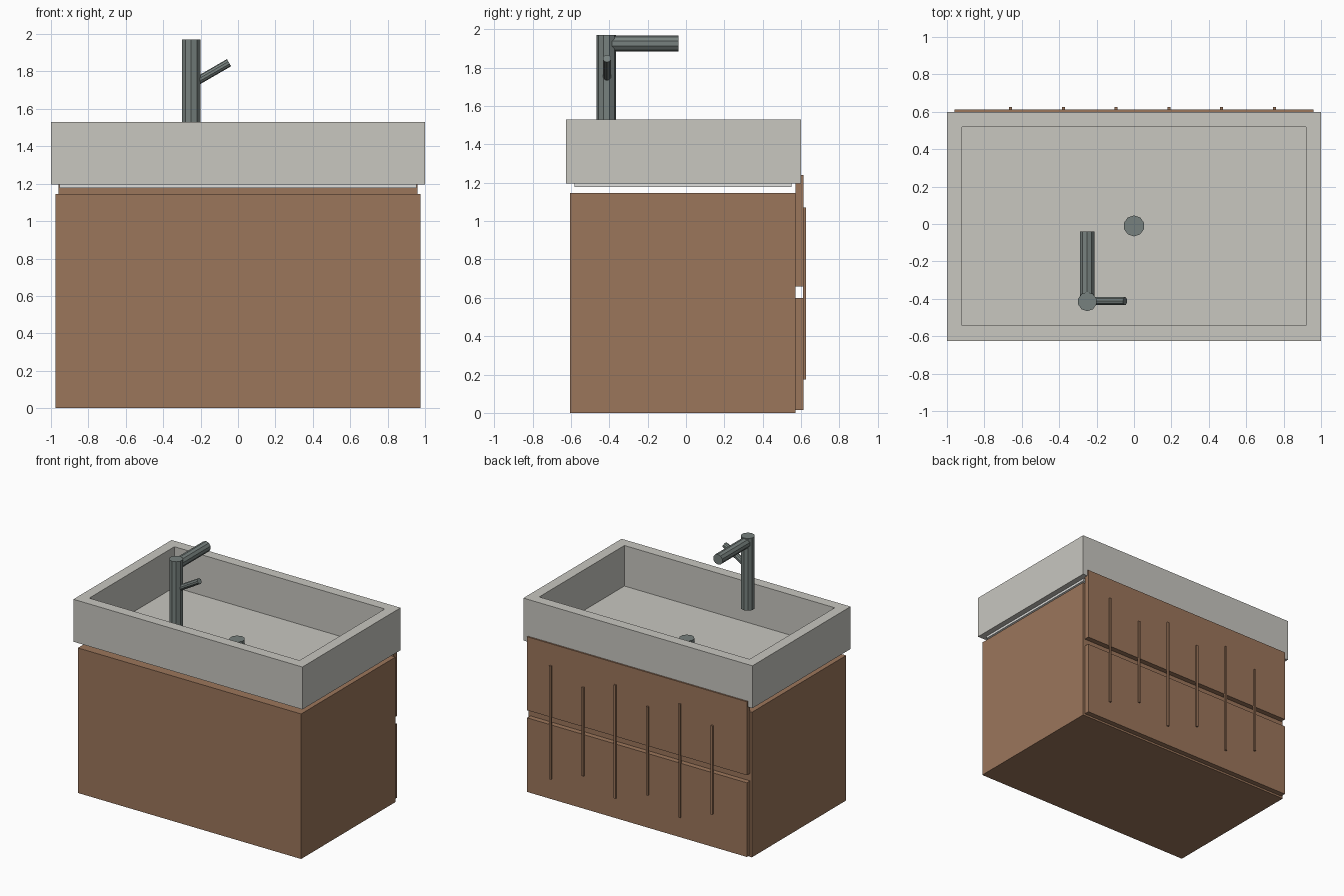
import bpy, bmesh
from mathutils import Vector

if "Cube" in bpy.data.objects:
    bpy.data.objects.remove(bpy.data.objects["Cube"])


def material(name, rgb):
    m = bpy.data.materials.new(name)
    m.diffuse_color = (*rgb, 1.0)
    m.use_nodes = True
    m.node_tree.nodes["Principled BSDF"].inputs["Base Color"].default_value = m.diffuse_color
    return m


wood = material("brown_wood", (0.33, 0.18, 0.105))
stone = material("warm_grey_stone", (0.58, 0.57, 0.53))
pale = material("pale_grey", (0.74, 0.74, 0.72))
metal = material("grey_metal", (0.185, 0.22, 0.21))


def finish(name, bm, mat):
    bmesh.ops.recalc_face_normals(bm, faces=bm.faces[:])
    mesh = bpy.data.meshes.new(name)
    bm.to_mesh(mesh)
    bm.free()
    mesh.materials.append(mat)
    ob = bpy.data.objects.new(name, mesh)
    bpy.context.collection.objects.link(ob)
    return ob


def box_bm(lo, hi):
    bm = bmesh.new()
    bmesh.ops.create_cube(bm, size=1.0)
    lo, hi = Vector(lo), Vector(hi)
    for v in bm.verts:
        v.co = (lo + hi) / 2 + v.co * (hi - lo)
    return bm


def box(name, lo, hi, mat):
    return finish(name, box_bm(lo, hi), mat)


def rod(name, start, end, radius, mat, sides=10):
    start, end = Vector(start), Vector(end)
    axis = end - start
    bm = bmesh.new()
    bmesh.ops.create_cone(bm, cap_ends=True, segments=sides, radius1=radius,
                          radius2=radius, depth=axis.length)
    turn = axis.to_track_quat('Z', 'Y')
    for v in bm.verts:
        v.co = turn @ v.co + (start + end) / 2
    return finish(name, bm, mat)


# Cabinet body and the two drawer fronts
box("cabinet", (-0.975, -0.605, 0), (0.975, 0.57, 1.145), wood)
for name, z0, z1 in (("lower_drawer", 0.015, 0.60), ("upper_drawer", 0.66, 1.24)):
    box(name, (-0.96, 0.571, z0), (0.96, 0.612, z1), wood)

# Six vertical bars, alternating short and long
for i in range(6):
    x = -0.66 + 0.282 * i
    z0, z1 = ((0.275, 0.975), (0.175, 1.07))[i % 2]
    box(f"drawer_bar_{i + 1}", (x - 0.008, 0.61, z0), (x + 0.008, 0.625, z1), wood)

# Thin plate under the basin
box("basin_plate", (-0.955, -0.58, 1.177), (0.955, 0.55, 1.197), pale)

# Basin: block whose top is inset and sunk into a trough
bm = box_bm((-1, -0.625, 1.195), (1, 0.6, 1.53))
top = max(bm.faces, key=lambda f: f.calc_center_median().z)
bmesh.ops.inset_region(bm, faces=[top], thickness=0.115)
sunk = bmesh.ops.extrude_face_region(bm, geom=[top])
for v in [g for g in sunk["geom"] if isinstance(g, bmesh.types.BMVert)]:
    v.co.z = 1.21
if top.is_valid:
    bm.faces.remove(top)
finish("basin", bm, stone)

# Drain and tap
rod("drain", (0, -0.01, 1.205), (0, -0.01, 1.25), 0.056, metal)
rod("tap_body", (-0.25, -0.415, 1.40), (-0.25, -0.415, 1.97), 0.051, metal)
rod("tap_spout", (-0.25, -0.415, 1.925), (-0.25, -0.04, 1.925), 0.041, metal)
rod("tap_lever", (-0.25, -0.412, 1.73), (-0.048, -0.412, 1.847), 0.022, metal)
